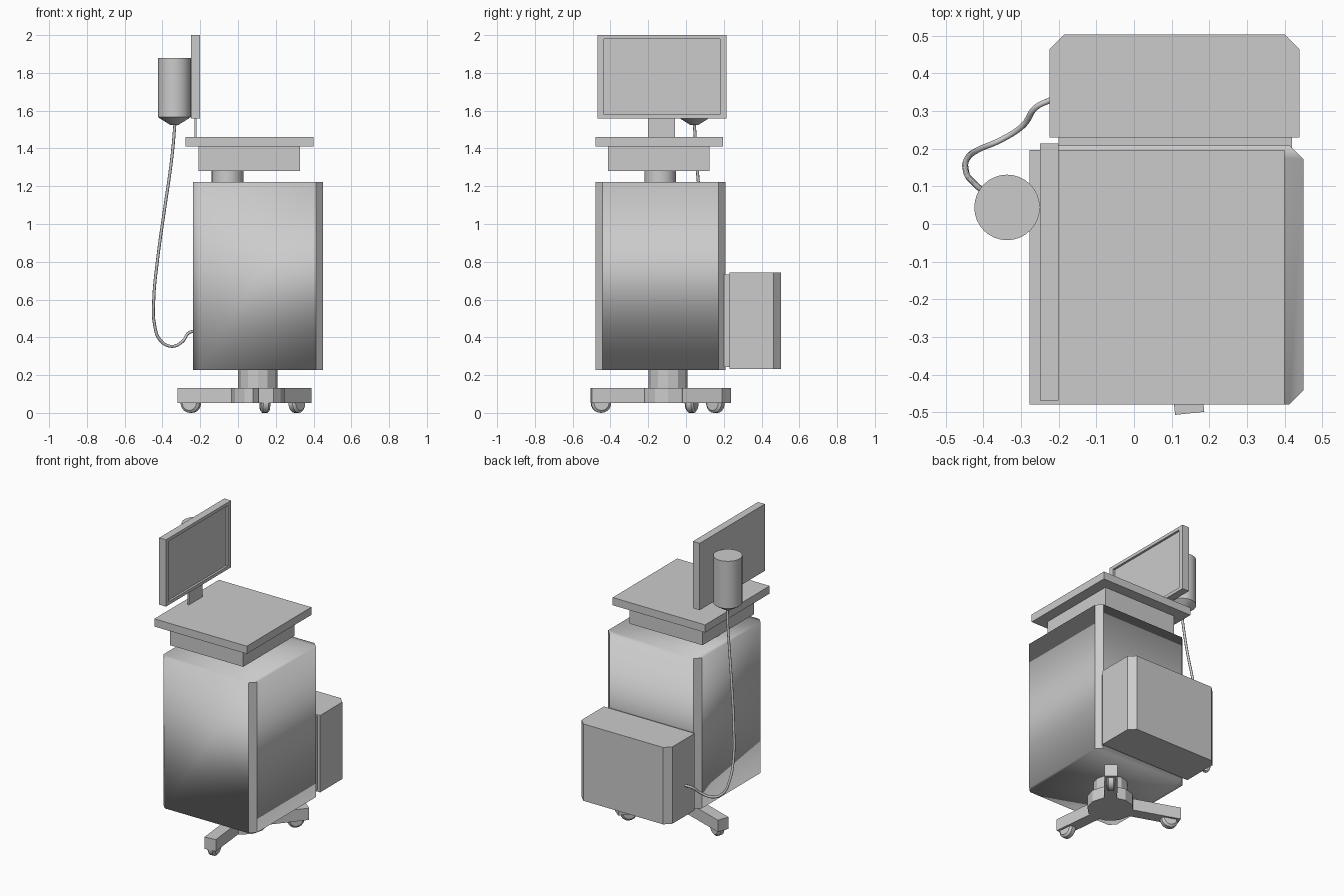
import bpy, bmesh, math
from mathutils import Vector, Matrix

if "Cube" in bpy.data.objects:
    bpy.data.objects.remove(bpy.data.objects["Cube"])


def finish(name, bm):
    bmesh.ops.recalc_face_normals(bm, faces=bm.faces)
    me = bpy.data.meshes.new(name)
    bm.to_mesh(me)
    bm.free()
    ob = bpy.data.objects.new(name, me)
    bpy.context.collection.objects.link(ob)
    return ob


def smooth(ob, angle=35):
    bpy.ops.object.select_all(action='DESELECT')
    ob.select_set(True)
    bpy.context.view_layer.objects.active = ob
    bpy.ops.object.shade_smooth_by_angle(angle=math.radians(angle))


def prism(name, outline, z0, z1):
    bm = bmesh.new()
    low = [bm.verts.new((x, y, z0)) for x, y in outline]
    top = [bm.verts.new((x, y, z1)) for x, y in outline]
    bm.faces.new(low)
    bm.faces.new(top)
    n = len(low)
    for i in range(n):
        j = (i + 1) % n
        bm.faces.new((low[i], low[j], top[j], top[i]))
    return finish(name, bm)


def box(name, x0, x1, y0, y1, z0, z1):
    return prism(name, [(x0, y0), (x1, y0), (x1, y1), (x0, y1)], z0, z1)


def lathe(name, cx, cy, profile, sides, angle=35):
    bm = bmesh.new()
    rings = [[bm.verts.new((cx + r * math.cos(2 * math.pi * k / sides),
                            cy + r * math.sin(2 * math.pi * k / sides), z))
              for k in range(sides)] for r, z in profile]
    bm.faces.new(rings[0])
    bm.faces.new(rings[-1])
    for a, b in zip(rings, rings[1:]):
        for k in range(sides):
            m = (k + 1) % sides
            bm.faces.new((a[k], a[m], b[m], b[k]))
    ob = finish(name, bm)
    smooth(ob, angle)
    return ob


# cabinet: chamfered upright, softly shaded panels with crisp corner strips
x0, x1, y0, y1, c = -0.237, 0.45, -0.479, 0.209, 0.037
cabinet = prism("cabinet", [(x0 + c, y0), (x1 - c, y0), (x1, y0 + c), (x1, y1 - c),
                            (x1 - c, y1), (x0 + c, y1), (x0, y1 - c), (x0, y0 + c)],
                0.227, 1.222)
bm = bmesh.new()
bm.from_mesh(cabinet.data)
for f in bm.faces:
    f.smooth = True
for f in bm.faces:
    n = f.normal
    if abs(n.x) > 0.3 and abs(n.y) > 0.3 and not (n.x < 0 and n.y < 0):
        for e in f.edges:
            e.smooth = False
bm.to_mesh(cabinet.data)
bm.free()

# rear equipment box and its mounting plate
prism("rear_box", [(-0.225, 0.23), (0.44, 0.23), (0.44, 0.463), (0.40, 0.503),
                   (-0.185, 0.503), (-0.225, 0.463)], 0.233, 0.742)
box("mounting_plate", -0.2, 0.42, 0.2, 0.235, 0.243, 0.732)

# neck, drawer and tabletop
lathe("neck", -0.055, -0.136, [(0.084, 1.21), (0.084, 1.285)], 32)
box("drawer_unit", -0.208, 0.328, -0.414, 0.124, 1.28, 1.412)
box("tabletop", -0.277, 0.40, -0.479, 0.196, 1.41, 1.461)

# monitor with recessed screen, and stand
monitor = box("monitor", -0.25, -0.2, -0.468, 0.214, 1.558, 2.0)
bm = bmesh.new()
bm.from_mesh(monitor.data)
face = max(bm.faces, key=lambda f: f.normal.x)
bmesh.ops.inset_region(bm, faces=[face], thickness=0.022)
xs = Vector((-0.2, -0.127, 1.779))
for v in face.verts:  # frame: wider at the sides than above and below
    v.co.y = xs.y + math.copysign(0.307, v.co.y - xs.y)
    v.co.z = xs.z + math.copysign(0.2, v.co.z - xs.z)
inner = bmesh.ops.extrude_face_region(bm, geom=[face])
bmesh.ops.translate(bm, vec=(-0.014, 0, 0),
                    verts=[g for g in inner["geom"] if isinstance(g, bmesh.types.BMVert)])
if face.is_valid:
    bm.faces.remove(face)
bm.to_mesh(monitor.data)
bm.free()
box("monitor_stand", -0.229, -0.22, -0.2, -0.058, 1.45, 1.565)

# canister behind the monitor
lathe("canister", -0.337, 0.044, [(0.02, 1.523), (0.03, 1.53), (0.075, 1.558),
                                  (0.087, 1.567), (0.087, 1.88)], 32, 40)

# cable from canister to rear box
path = [(-0.334, 0.044, 1.53), (-0.345, 0.053, 1.4), (-0.362, 0.062, 1.26),
        (-0.389, 0.08, 1.077), (-0.426, 0.11, 0.81), (-0.446, 0.14, 0.6),
        (-0.442, 0.175, 0.468), (-0.412, 0.198, 0.385), (-0.352, 0.224, 0.352),
        (-0.294, 0.262, 0.378), (-0.26, 0.31, 0.424), (-0.22, 0.33, 0.436)]
cu = bpy.data.curves.new("cable", 'CURVE')
cu.dimensions = '3D'
cu.bevel_depth = 0.008
cu.bevel_resolution = 2
cu.resolution_u = 6
sp = cu.splines.new('BEZIER')
sp.bezier_points.add(len(path) - 1)
for p, co in zip(sp.bezier_points, path):
    p.co = co
    p.handle_left_type = p.handle_right_type = 'AUTO'
bpy.context.collection.objects.link(bpy.data.objects.new("cable", cu))

# base hub and column
hx, hy = 0.105, -0.095
lathe("base_column", hx, hy, [(0.104, 0.12), (0.104, 0.235)], 12, 20)
lathe("base_hub", hx, hy, [(0.14, 0.053), (0.14, 0.132)], 12, 20)

# three legs, each with a caster rolling along the leg
for name, deg, length, reach in (("front", -84, 0.41, 0.357),
                                 ("right", 50.6, 0.40, 0.325),
                                 ("left", 160.6, 0.437, 0.376)):
    turn = Matrix.Translation((hx, hy, 0)) @ Matrix.Rotation(math.radians(deg), 4, 'Z')
    leg = box(name + "_leg", 0.05, length, -0.039, 0.039, 0.053, 0.131)
    leg.data.transform(turn)
    wheel = lathe(name + "_caster", 0, 0, [(0.04, -0.025), (0.053, -0.014),
                                           (0.053, 0.014), (0.04, 0.025)], 20, 30)
    wheel.data.transform(turn @ Matrix.Translation((reach, 0, 0.053))
                         @ Matrix.Rotation(math.pi / 2, 4, 'X'))
